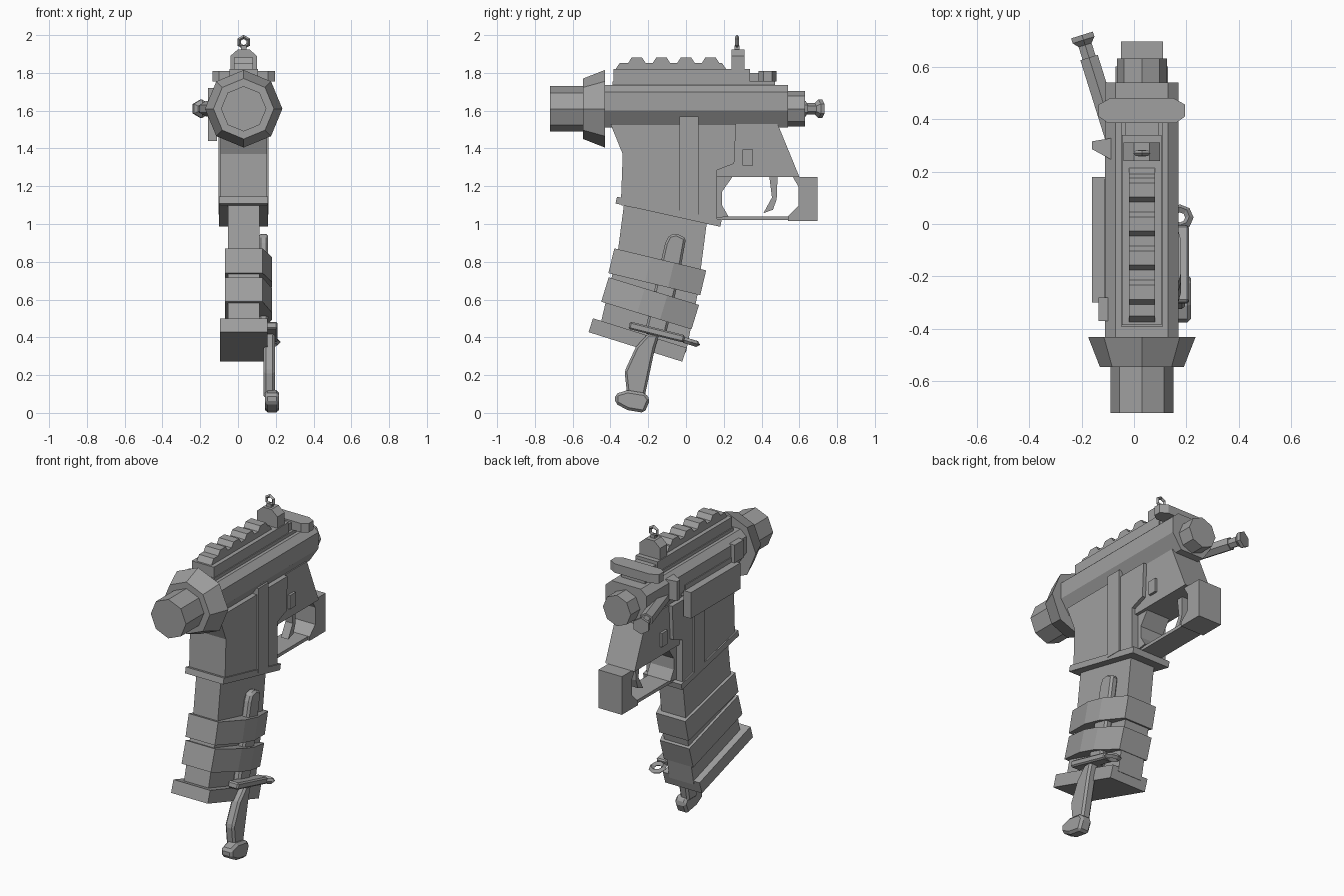
import bpy, bmesh, math
from mathutils import Vector

if "Cube" in bpy.data.objects:
    bpy.data.objects.remove(bpy.data.objects["Cube"])

shade = .35
colour = (shade, shade, shade, 1)
grey = bpy.data.materials.new("gunmetal grey")
grey.use_nodes = True
grey.diffuse_color = colour
grey.node_tree.nodes["Principled BSDF"].inputs["Base Color"].default_value = colour

MIDDLE = .03     # x of the barrel axis
AXIS = 1.61      # z of the barrel axis
KNIFE = .175     # x of the knife handle
UP = Vector((0, 0, 1))


def loft(name, *rings, bevel=0):
    """Closed solid through rings with equal point counts."""
    bm = bmesh.new()
    loops = [[bm.verts.new(point) for point in ring] for ring in rings]
    for lower, upper in zip(loops, loops[1:]):
        for i in range(len(lower)):
            bm.faces.new((lower[i - 1], lower[i], upper[i], upper[i - 1]))
    bm.faces.new(loops[0])
    bm.faces.new(loops[-1])
    bmesh.ops.recalc_face_normals(bm, faces=bm.faces)
    mesh = bpy.data.meshes.new(name)
    bm.to_mesh(mesh)
    bm.free()
    mesh.materials.append(grey)
    part = bpy.data.objects.new(name, mesh)
    bpy.context.collection.objects.link(part)
    if bevel:
        modifier = part.modifiers.new("edge chamfer", "BEVEL")
        modifier.width = bevel
        modifier.segments = 1


def outline(name, width, profile, x=MIDDLE, bevel=0):
    """Side profile of (y, z) points, given a width across x."""
    rings = [[(side, y, z) for y, z in profile] for side in (x - width / 2, x + width / 2)]
    loft(name, *rings, bevel=bevel)


def box(name, width, front, back, bottom, top, x=MIDDLE):
    outline(name, width, [(front, bottom), (back, bottom), (back, top), (front, top)], x)


def tilted(y, z, length, height, degrees):
    """Corners of a rectangle whose rear end dips by the given angle."""
    angle = math.radians(degrees)
    along = Vector((math.cos(angle), -math.sin(angle))) * length / 2
    across = Vector((math.sin(angle), math.cos(angle))) * height / 2
    centre = Vector((y, z))
    return [centre - along + across, centre + along + across,
            centre + along - across, centre - along - across]


def mirrored(half):
    """Complete a half section about the barrel axis."""
    right = [(MIDDLE + x, other) for x, other in half]
    left = [(MIDDLE - x, other) for x, other in reversed(half)]
    return right + left


def crosswise(name, half, front, back):
    loft(name, *[[(x, y, z) for x, z in mirrored(half)] for y in (front, back)])


def turned(name, start, direction, stations, sides=8):
    """Faceted turning with (distance, radius) stations along a level axis."""
    forward = Vector(direction).normalized()
    side = forward.cross(UP)
    angles = [math.tau * i / sides for i in range(sides)]
    loft(name, *[[Vector(start) + forward * distance
                  + radius * (side * math.sin(a) + UP * math.cos(a)) for a in angles]
                 for distance, radius in stations])


def eyelet(name, location, rotation, radius, thickness, sides):
    bpy.ops.mesh.primitive_torus_add(
        location=location, rotation=rotation, major_segments=sides, minor_segments=4,
        major_radius=radius, minor_radius=thickness)
    bpy.context.object.name = name
    bpy.context.object.data.materials.append(grey)


# Barrel, flared collar and rear cap
along_barrel = (0, 1, 0)
for name, front, length, start_radius, end_radius in (
        ("muzzle", -.72, .2, .12, .12),
        ("muzzle_flare", -.545, .115, .16, .205),
        ("rear_cap", .5, .13, .095, .095)):
    turned(name, (MIDDLE, front, AXIS), along_barrel, [(0, start_radius), (length, end_radius)])

# Upper receiver
crosswise("upper_receiver", [(.08, 1.51), (.14, 1.6), (.14, 1.7), (.1, 1.735)], -.44, .54)

# Toothed top rail
box("rail_mount", .16, -.39, .47, 1.7, 1.755)
box("rail_base", .15, -.385, .34, 1.74, 1.82)


def rail_step(name, centre, foot, crest, bottom, top):
    outline(name, .1, [(centre - foot, bottom), (centre - crest, top),
                       (centre + crest, top), (centre + foot, bottom)])


rail_step("rail_top", -.08, .3, .27, 1.81, 1.853)
for index in range(4):
    rail_step("rail_tooth", -.26 + .13 * index, .048, .027, 1.85, 1.882)

# Rear sight with peep ring
crosswise("sight_block", [(.07, 1.8), (.07, 1.89), (.03, 1.925)], .24, .31)
box("sight_stem", .03, .257, .283, 1.91, 1.945)
quarter = math.pi / 2
eyelet("sight_ring", (MIDDLE, .27, 1.963), (quarter, quarter, 0), .027, .011, sides=6)

# Cocking wings
wing = mirrored([(.13, .385), (.165, .41), (.165, .455), (.12, .48)])
loft("cocking_wings", *[[(x, y, z) for x, y in wing] for z in (1.755, 1.81)])
box("wing_link", .13, .33, .4, 1.74, 1.8)

# Side handle and case deflector
turned("side_handle", (-.07, .31, AXIS), (-.3, .96, 0),
       [(0, .04), (.34, .04), (.34, .03), (.39, .03), (.41, .05), (.43, .05)], sides=6)
loft("deflector", *[[(-.04, .22, z), (-.16, .285, z), (-.16, .315, z), (-.04, .335, z)]
                    for z in (1.6, 1.72)])

# Port cover on the right flank
box("port_cover", .05, -.3, .18, 1.44, 1.6, x=-.135)
box("cover_hinge", .05, -.28, .17, 1.56, 1.63, x=-.09)
box("cover_latch", .08, -.37, -.28, 1.6, 1.71, x=-.095)

# Lower receiver and magazine well
outline("magazine_well", .245, [(-.4, 1.53), (-.335, 1.37), (-.345, 1.1), (.165, 1),
                                (.165, 1.285), (.255, 1.32), (.265, 1.53)])
outline("lower_receiver", .2, [(.1, 1.25), (.6, 1.25), (.485, 1.53), (.1, 1.53)])
outline("well_collar", .26, tilted(-.092, 1.065, .568, .037, degrees=12.5))
box("well_rib", .265, -.035, .065, 1.05, 1.57)
box("receiver_pin", .23, .3, .355, 1.31, 1.395)

# Trigger guard, trigger and grip stub
box("grip_stub", .16, .595, .695, 1.015, 1.25)
outline("grip_front", .16, [(.54, 1.015), (.6, 1.015), (.6, 1.1), (.54, 1.04)])
outline("grip_corner", .16, [(.565, 1.25), (.6, 1.25), (.6, 1.19)])
box("guard_bar", .14, .16, .56, 1.02, 1.04)
outline("guard_front", .16, [(.15, 1.03), (.225, 1.04), (.19, 1.1), (.19, 1.17),
                             (.25, 1.255), (.15, 1.255)])
outline("trigger", .05, [(.44, 1.26), (.485, 1.26), (.48, 1.13), (.46, 1.075),
                         (.41, 1.058), (.455, 1.14)])

# Magazine with floor plate
outline("magazine", .167, [(-.325, 1.13), (-.36, .86), (-.455, .46), (0, .32),
                           (.06, .62), (.113, 1.03)])
outline("floor_plate", .25, tilted(-.256, .386, .52, .077, degrees=17.5))

# Binding bands wrapping the magazine and bulging over the blade
wrap = [(-.07, 0), (.13, 0), (.18, .4), (.18, .65), (.13, 1), (-.07, 1)]
for y, z, degrees in ((-.152, .747, 13.5), (-.19, .58, 17)):
    top_front, top_back, low_back, low_front = tilted(y, z, .5, .135, degrees)
    loft("binding_band", *[[(x, *front.lerp(back, share)) for x, share in wrap]
                           for front, back in ((top_front, top_back), (low_front, low_back))])

# Knife: blade, cross guard with ring, grip and pommel
outline("knife_blade", .05, [(-.11, .9), (-.09, .94), (-.05, .95), (0, .925), (-.04, .7),
                             (-.11, .4), (-.22, .42)], x=.135, bevel=.012)
outline("knife_guard", .07, tilted(-.155, .428, .3, .04, degrees=14), KNIFE, bevel=.008)
eyelet("guard_ring", (KNIFE, .025, .375), (math.radians(-17), 0, 0), .036, .016, sides=8)
outline("knife_grip", .06, [(-.2, .42), (-.265, .35), (-.325, .22), (-.31, .08), (-.22, .08),
                            (-.165, .34), (-.14, .42)], x=.165, bevel=.012)
outline("knife_pommel", .075, [(-.31, .12), (-.375, .1), (-.375, .05), (-.31, .015), (-.22, 0),
                               (-.19, .07), (-.215, .105)], x=.18, bevel=.014)
